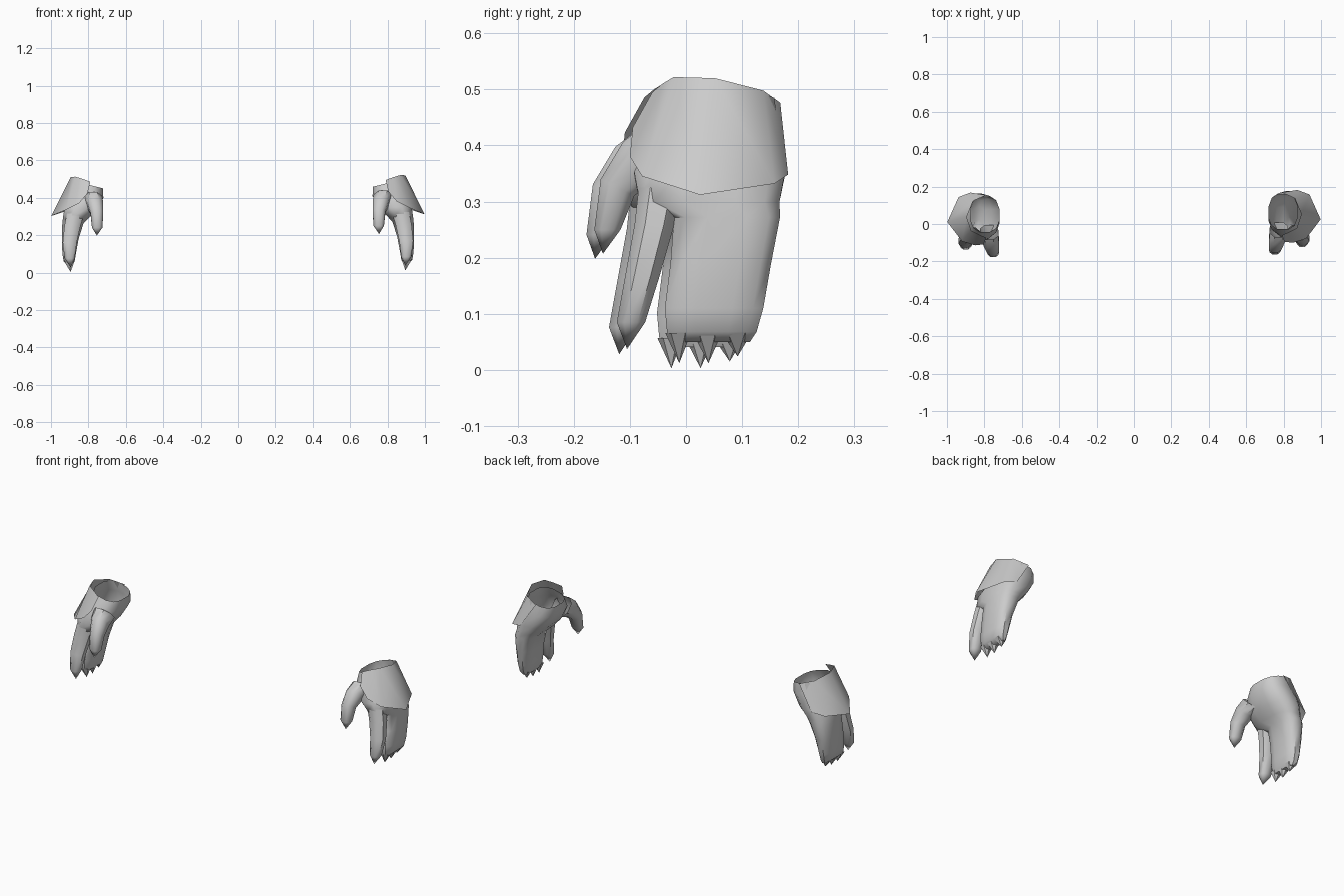
import bpy, bmesh
from math import cos, sin, pi, copysign

if "Cube" in bpy.data.objects:
    bpy.data.objects.remove(bpy.data.objects["Cube"])

LEFT_SHIFT = (0.0, -0.014, -0.009)


def place(p, side):
    if side > 0:
        return p
    return (-p[0] + LEFT_SHIFT[0], p[1] + LEFT_SHIFT[1], p[2] + LEFT_SHIFT[2])


def ring(bm, side, sec, n, power):
    # section: centre x, y, z, half widths x, y, slopes along x, y
    x, y, z, rx, ry, tx, ty = sec
    out = []
    for i in range(n):
        a = 2 * pi * (i + 0.5) / n
        c = copysign(abs(cos(a)) ** power, cos(a)) * rx
        s = copysign(abs(sin(a)) ** power, sin(a)) * ry
        out.append(bm.verts.new(place((x + c, y + s, z + tx * c + ty * s), side)))
    return out


def loft(bm, side, secs, n=10, power=0.85, tip=None, cap=False):
    rings = [ring(bm, side, s, n, power) for s in secs]
    for a, b in zip(rings, rings[1:]):
        for i in range(n):
            j = (i + 1) % n
            bm.faces.new((a[j], a[i], b[i], b[j]) if side > 0 else (a[i], a[j], b[j], b[i]))
    last = rings[-1]
    if tip:
        t = bm.verts.new(place(tip, side))
        for i in range(n):
            j = (i + 1) % n
            bm.faces.new((last[j], last[i], t) if side > 0 else (last[i], last[j], t))
    elif cap:
        bm.faces.new(last[::-1] if side > 0 else last)


def finish(bm, name, angle):
    me = bpy.data.meshes.new(name)
    bm.to_mesh(me)
    bm.free()
    ob = bpy.data.objects.new(name, me)
    bpy.context.collection.objects.link(ob)
    bpy.ops.object.select_all(action='DESELECT')
    ob.select_set(True)
    bpy.context.view_layer.objects.active = ob
    bpy.ops.object.shade_smooth_by_angle(angle=angle)


for side, label in ((1, "right"), (-1, "left")):
    # palm running into the three joined fingers, open at the wrist
    bm = bmesh.new()
    loft(bm, side, [
        (.797, .065, .478, .077, .095, .25, 0),
        (.802, .055, .425, .084, .112, .2, 0),
        (.845, .042, .350, .085, .138, .1, 0),
        (.868, .042, .300, .070, .128, 0, 0),
        (.883, .073, .272, .058, .097, 0, 0),
        (.897, .062, .190, .046, .092, 0, 0),
        (.903, .050, .110, .037, .090, 0, 0),
        (.903, .046, .068, .030, .082, 0, 0),
        (.898, .044, .050, .015, .072, 0, 0)], n=12, power=0.75, cap=True)
    finish(bm, label + "_palm", 0.8)

    # separate index finger with its pointed nail
    bm = bmesh.new()
    loft(bm, side, [
        (.868, -.045, .325, .050, .042, 0, 0),
        (.885, -.056, .260, .046, .038, 0, 0),
        (.900, -.077, .170, .040, .033, 0, 0),
        (.900, -.098, .085, .029, .027, 0, 0)], n=8, tip=(.895, -.105, .037))
    finish(bm, label + "_index_finger", 0.8)

    # thumb curving forward and down
    bm = bmesh.new()
    loft(bm, side, [
        (.775, -.030, .400, .052, .042, 0, -1.0),
        (.765, -.080, .375, .046, .034, 0, -1.0),
        (.755, -.122, .325, .036, .032, 0, -.5),
        (.753, -.140, .250, .030, .025, 0, 0)], n=8, tip=(.755, -.148, .207))
    finish(bm, label + "_thumb", 0.8)

    # nails of the joined fingers
    bm = bmesh.new()
    for y, w, tz in ((-.014, .023, .012), (.038, .026, .012), (.090, .027, .024)):
        loft(bm, side, [(.902, y, .066, .029, w, 0, 0)], n=6, tip=(.895, y + .002, tz))
    finish(bm, label + "_nails", 0.3)

    # flared guard plate over the back of the hand
    top = [(.79, -.06, .495), (.83, -.042, .510), (.87, -.022, .522),
           (.895, .052, .520), (.86, .138, .498), (.79, .168, .476)]
    low = [(.805, -.095, .432), (.85, -.100, .380), (.92, -.078, .345),
           (.998, .025, .312), (.938, .158, .332), (.874, .182, .348)]
    bm = bmesh.new()
    a = [bm.verts.new(place(p, side)) for p in top]
    b = [bm.verts.new(place(p, side)) for p in low]
    for i in range(len(a) - 1):
        q = (a[i], b[i], b[i + 1], a[i + 1])
        bm.faces.new(q if side > 0 else q[::-1])
    finish(bm, label + "_guard_plate", 0.8)
